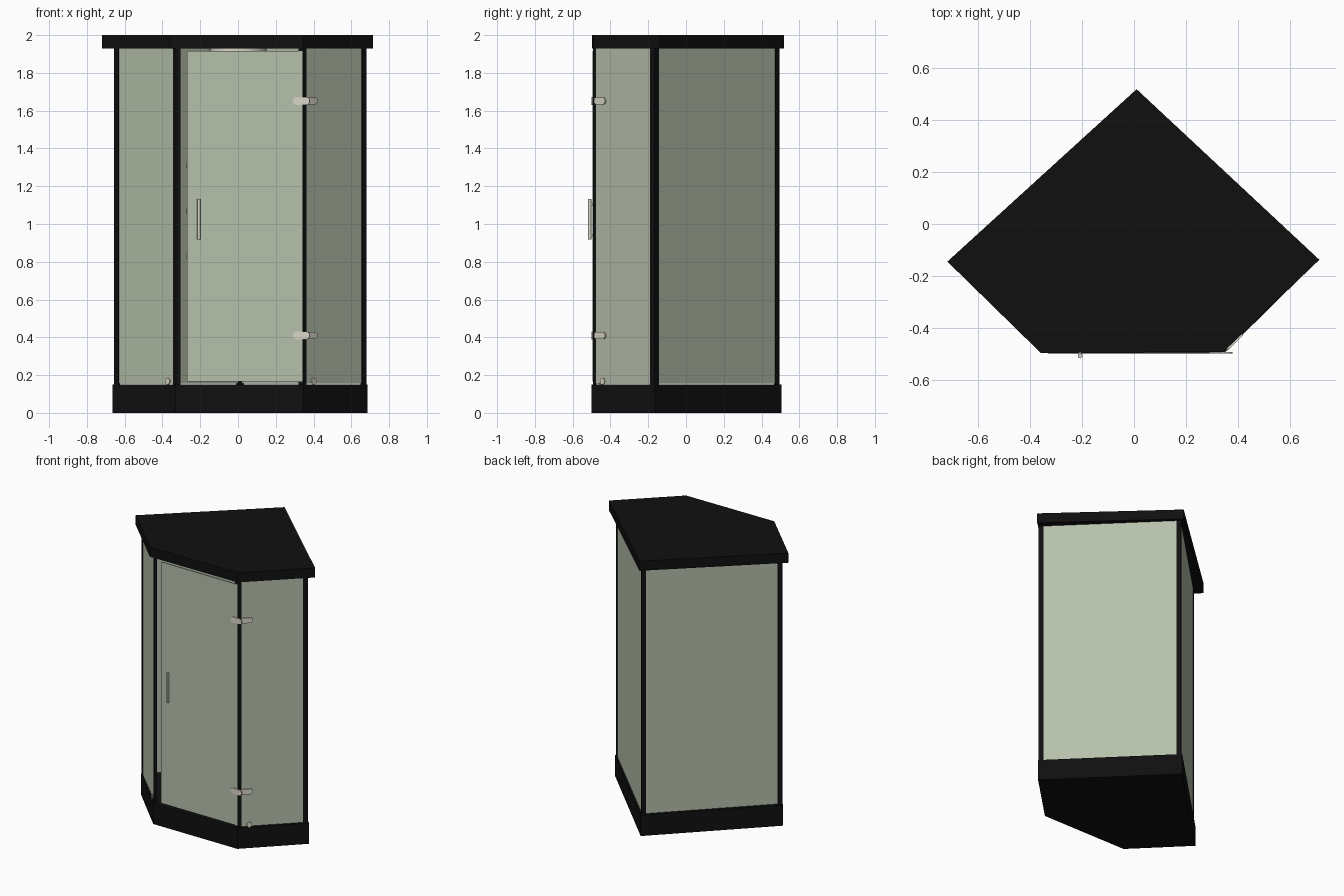
import bpy, bmesh, math
from mathutils import Vector, Matrix

if "Cube" in bpy.data.objects:
    bpy.data.objects.remove(bpy.data.objects["Cube"])


def mat(name, rgb):
    m = bpy.data.materials.new(name)
    m.diffuse_color = (*rgb, 1)
    m.use_nodes = True
    m.node_tree.nodes["Principled BSDF"].inputs["Base Color"].default_value = m.diffuse_color
    return m


BLACK = mat("black frame", (0.005, 0.005, 0.005))
GLASS = mat("green glass", (0.47, 0.53, 0.41))
METAL = mat("warm metal", (0.70, 0.67, 0.58))


def prism(name, pts, depth, material, matrix=Matrix()):
    """Extrude a flat outline along local z, then place it."""
    bm = bmesh.new()
    f = bm.faces.new([bm.verts.new((p[0], p[1], 0)) for p in pts])
    r = bmesh.ops.extrude_face_region(bm, geom=[f])
    bmesh.ops.translate(bm, vec=(0, 0, depth),
                        verts=[v for v in r["geom"] if isinstance(v, bmesh.types.BMVert)])
    bmesh.ops.recalc_face_normals(bm, faces=bm.faces)
    bm.transform(matrix)
    me = bpy.data.meshes.new(name)
    bm.to_mesh(me)
    bm.free()
    me.materials.append(material)
    ob = bpy.data.objects.new(name, me)
    bpy.context.collection.objects.link(ob)
    return ob


def up(z):
    return Matrix.Translation((0, 0, z))


def cyl(name, a, b, radius, material, n=20):
    a, b = Vector(a), Vector(b)
    ring = [(radius * math.cos(i * math.tau / n), radius * math.sin(i * math.tau / n)) for i in range(n)]
    rot = (b - a).to_track_quat('Z', 'Y').to_matrix().to_4x4()
    return prism(name, ring, (b - a).length, material, Matrix.Translation(a) @ rot)


def wall_matrix(origin, direction):
    """Local x runs along the wall, y is up, z points out of the wall."""
    x = Vector((direction[0], direction[1], 0)).normalized()
    y = Vector((0, 0, 1))
    z = x.cross(y)
    m = Matrix((x, y, z)).transposed().to_4x4()
    return Matrix.Translation(origin) @ m


def pill(name, origin, direction, length, height, thick):
    """Round-ended plate fixed to a wall."""
    w, h = length / 2, height / 2
    r = min(w, h)
    pts = []
    for i in range(24):
        t = (i + 0.5) * math.tau / 24
        c, s = math.cos(t), math.sin(t)
        pts.append((r * c + math.copysign(w - r, c), r * s + math.copysign(h - r, s)))
    return prism(name, pts, thick, METAL, wall_matrix(origin, direction))


# outlines, counter-clockwise: back, left, front left, front right, right
ROOF = [(0.01, 0.52), (-0.72, -0.145), (-0.36, -0.497), (0.345, -0.493), (0.715, -0.138)]
BASE = [(0.01, 0.505), (-0.665, -0.165), (-0.33, -0.5), (0.345, -0.5), (0.685, -0.165)]
WALL = [(0.01, 0.495), (-0.657, -0.167), (-0.328, -0.492), (0.345, -0.492), (0.68, -0.167)]

# roof and tray
prism("roof", ROOF, 0.07, BLACK, up(1.93))
prism("tray", BASE, 0.15, BLACK)

# corner posts: an L-shaped profile following both walls
legs = [0.03, 0.034, 0.024, 0.024, 0.034]
W = [Vector(p) for p in WALL]
for i, leg in enumerate(legs):
    p = W[i]
    a = (W[i - 1] - p).normalized()
    b = (W[(i + 1) % 5] - p).normalized()
    k = 0.014 / abs(a.cross(b))
    inner = p + (a + b) * k
    prism("corner_post_%d" % i,
          [p, p + b * leg, p + b * (leg - 0.004) + a * k, inner,
           p + a * (leg - 0.004) + b * k, p + a * leg],
          1.80, BLACK, up(0.14))

# fixed glass panels on every side but the front
for i in (0, 1, 3, 4):
    a, b = W[i], W[(i + 1) % 5]
    d = (b - a).normalized()
    n = Vector((-d.y, d.x))          # points inwards
    a2, b2 = a + d * 0.015, b - d * 0.015
    prism("glass_panel_%d" % i,
          [a2 + n * 0.004, b2 + n * 0.004, b2 + n * 0.012, a2 + n * 0.012],
          1.78, GLASS, up(0.155))

# glass door
prism("door", [(-0.27, -0.495), (0.342, -0.495), (0.342, -0.487), (-0.27, -0.487)],
      1.75, GLASS, up(0.165))

# door handle
cyl("handle_bar", (-0.208, -0.509, 0.918), (-0.208, -0.509, 1.132), 0.009, METAL)
for z in (0.94, 1.105):
    cyl("handle_mount", (-0.208, -0.493, z), (-0.208, -0.506, z), 0.007, METAL, 12)

# hinges: one plate on the door, one on the angled panel
right_dir = W[4] - W[3]
for z in (0.41, 1.652):
    pill("hinge_door_plate", (0.335, -0.494, z), (1, 0), 0.09, 0.042, 0.006)
    c = W[3] + right_dir.normalized() * 0.056
    pill("hinge_wall_plate", (c.x, c.y, z), right_dir, 0.085, 0.038, 0.008)

# glass clips on the tray
left_dir = W[2] - W[1]
for base, d, s in ((W[3], right_dir, 0.075), (W[2], left_dir, -0.06)):
    c = base + d.normalized() * s
    pill("glass_clip", (c.x, c.y, 0.168), d, 0.035, 0.036, 0.006)

# interior: jets on the back left wall and an overhead rain shower
d = (W[0] - W[1]).normalized()
n = Vector((d.y, -d.x))
c = W[1] + d * 0.56 + n * 0.012
for z in (0.83, 1.07, 1.31):
    cyl("wall_jet", (c.x, c.y, z), (c.x + n.x * 0.02, c.y + n.y * 0.02, z), 0.032, METAL)
cyl("rain_shower", (0, 0, 1.932), (0, 0, 1.915), 0.15, METAL, 32)
cyl("shower_nozzle", (0, 0, 1.92), (0, 0, 1.908), 0.10, BLACK, 32)
